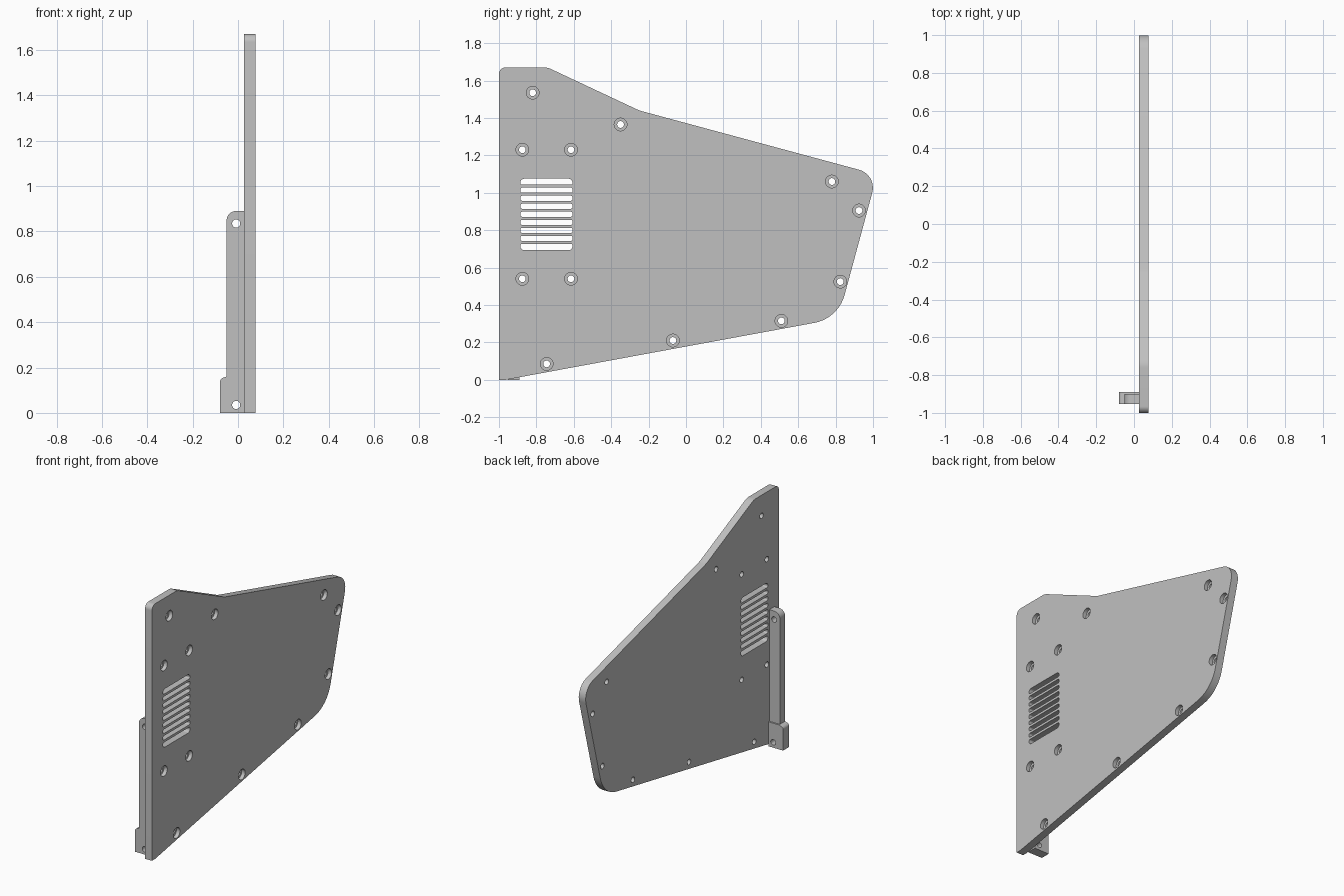
import bpy, bmesh, math
from mathutils import Vector

if "Cube" in bpy.data.objects:
    bpy.data.objects.remove(bpy.data.objects["Cube"], do_unlink=True)

grey = bpy.data.materials.new("plain grey")
grey.use_nodes = True
COLOUR = (0.53, 0.53, 0.53, 1)
grey.diffuse_color = COLOUR
grey.node_tree.nodes["Principled BSDF"].inputs["Base Color"].default_value = COLOUR


def outline(corners, steps=10):
    """Corners are (a, b, tangent length); a positive length rounds the corner."""
    pts = []
    for i, (a, b, t) in enumerate(corners):
        p = Vector((a, b))
        if t == 0:
            pts.append(p)
            continue
        u = (Vector(corners[i - 1][:2]) - p).normalized()
        v = (Vector(corners[(i + 1) % len(corners)][:2]) - p).normalized()
        half = u.angle(v) / 2
        centre = p + (u + v).normalized() * (t / math.cos(half))
        start, end = p + u * t - centre, p + v * t - centre
        sweep = start.angle(end)
        for k in range(steps + 1):
            f = k / steps
            pts.append(centre + (start * math.sin((1 - f) * sweep)
                                 + end * math.sin(f * sweep)) / math.sin(sweep))
    return pts


def circle(a, b, r, n=32):
    return [Vector((a + r * math.cos(2 * math.pi * k / n),
                    b + r * math.sin(2 * math.pi * k / n))) for k in range(n)]


def slab(name, outlines, axis, lo, hi):
    """Extrude flat outlines along x (outline in y, z) or y (outline in x, z)."""
    bm = bmesh.new()
    for pts in outlines:
        place = (lambda p: (lo, p.x, p.y)) if axis == "x" else (lambda p: (p.x, lo, p.y))
        face = bm.faces.new([bm.verts.new(place(p)) for p in pts])
        ext = bmesh.ops.extrude_face_region(bm, geom=[face], use_keep_orig=True)
        verts = [g for g in ext["geom"] if isinstance(g, bmesh.types.BMVert)]
        move = (hi - lo, 0, 0) if axis == "x" else (0, hi - lo, 0)
        bmesh.ops.translate(bm, verts=verts, vec=move)
    bmesh.ops.recalc_face_normals(bm, faces=bm.faces)
    mesh = bpy.data.meshes.new(name)
    bm.to_mesh(mesh)
    bm.free()
    mesh.materials.append(grey)
    obj = bpy.data.objects.new(name, mesh)
    bpy.context.collection.objects.link(obj)
    return obj


def activate(obj):
    bpy.ops.object.select_all(action="DESELECT")
    obj.select_set(True)
    bpy.context.view_layer.objects.active = obj


def cut(obj, cutter):
    cutter.hide_render = True
    mod = obj.modifiers.new("cut", "BOOLEAN")
    mod.operation = "DIFFERENCE"
    mod.solver = "EXACT"
    mod.object = cutter
    activate(obj)
    bpy.ops.object.modifier_apply(modifier=mod.name)
    bpy.data.objects.remove(cutter, do_unlink=True)


# Side plate
BACK, FRONT = 0.027, 0.077
plate = slab("side_plate", [outline([
    (-1, 0, 0), (-0.965, 0, 0), (0.814, 0.328, 0.13), (1.022, 1.097, 0.1),
    (-0.25, 1.44, 0.015), (-0.74, 1.67, 0.02), (-1, 1.67, 0.035)])], "x", BACK, FRONT)

# Counterbored screw holes
holes = [(-0.82, 1.535), (-0.35, 1.365), (0.78, 1.06), (0.925, 0.905), (0.825, 0.525),
         (0.51, 0.315), (-0.07, 0.21), (-0.745, 0.085)]
holes += [(y, z) for y in (-0.875, -0.615) for z in (0.54, 1.23)]
cut(plate, slab("hole_cutter", [circle(y, z, 0.018) for y, z in holes], "x", 0, 0.1))
cut(plate, slab("bore_cutter", [circle(y, z, 0.034) for y, z in holes], "x", 0.052, 0.1))

# Vent slots, the end ones taller with rounder outer corners
slots = []
for i in range(-4, 5):
    mid = 0.885 + i * 0.0429
    low, high = mid - 0.0135, mid + 0.0135
    r_low = r_high = 0.009
    if i == -4:
        low, r_low = 0.693, 0.02
    if i == 4:
        high, r_high = 1.075, 0.02
    slots.append(outline([(-0.885, low, r_low), (-0.607, low, r_low),
                          (-0.607, high, r_high), (-0.885, high, r_high)], 6))
cut(plate, slab("slot_cutter", slots, "x", 0, 0.1))

# Mounting flange: tall bar on a wider foot, each with one hole
bar = slab("flange_bar", [outline([
    (-0.05, 0.155, 0), (BACK, 0.155, 0), (BACK, 0.89, 0), (-0.05, 0.89, 0.04)])],
    "y", -0.953, -0.9)
foot = slab("flange_foot", [outline([
    (-0.08, 0, 0), (BACK, 0, 0), (BACK, 0.16, 0), (-0.05, 0.16, 0), (-0.08, 0.15, 0.014)])],
    "y", -0.953, -0.89)
for part, z in ((bar, 0.835), (foot, 0.035)):
    cut(part, slab("flange_cutter", [circle(-0.008, z, 0.018)], "y", -1, -0.8))

for part in (plate, bar, foot):
    activate(part)
    bpy.ops.object.shade_smooth_by_angle(angle=math.radians(30))
